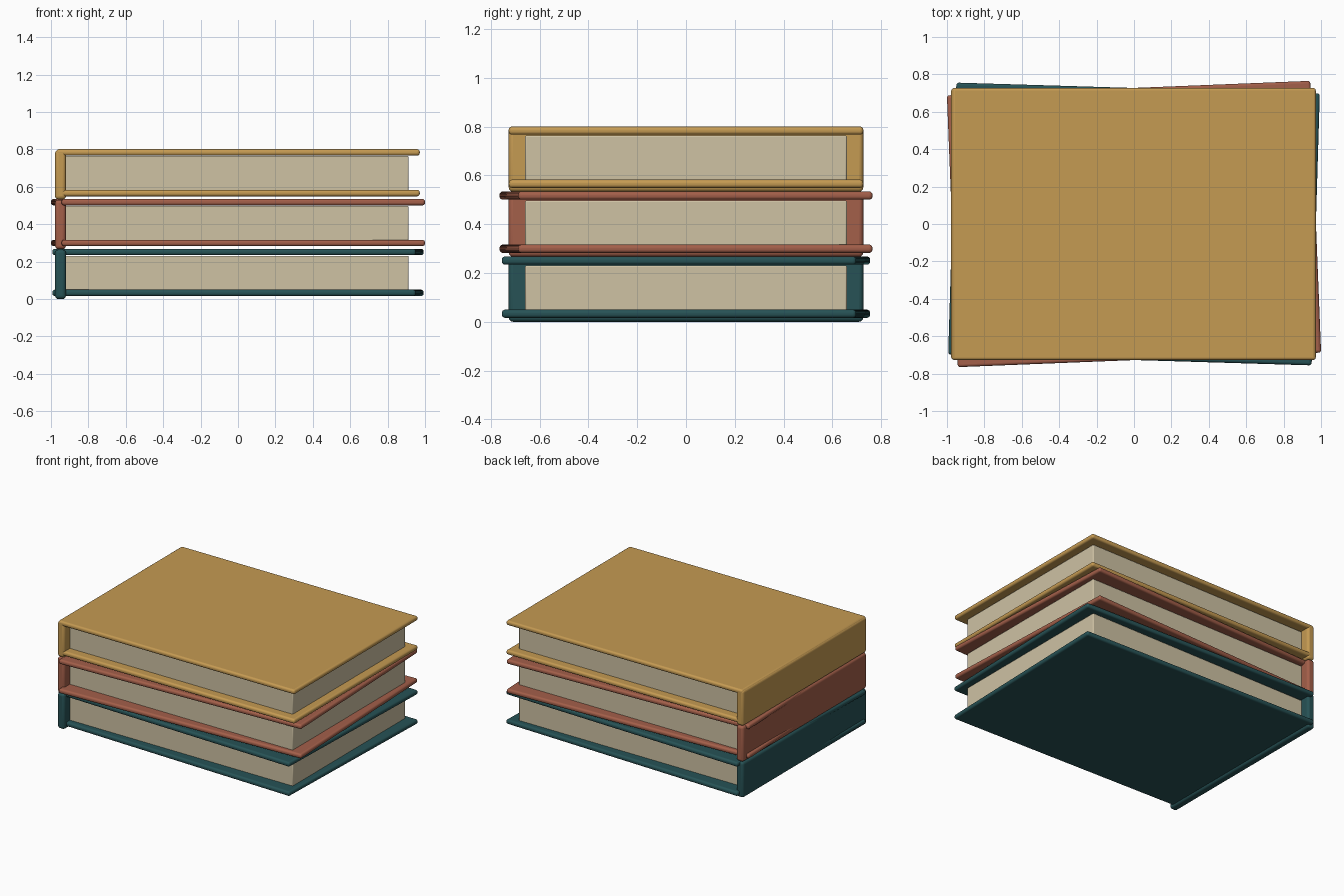
import bpy
from mathutils import Matrix, Vector

if "Cube" in bpy.data.objects:
    bpy.data.objects.remove(bpy.data.objects["Cube"])


def material(name, rgb):
    m = bpy.data.materials.new(name)
    m.diffuse_color = (*rgb, 1)
    m.use_nodes = True
    m.node_tree.nodes["Principled BSDF"].inputs["Base Color"].default_value = m.diffuse_color
    return m


def slab(name, lo, hi, mat, bevel, segments=3, turn=0.0):
    """Rounded box between two corners, optionally turned about the stack axis."""
    lo, hi = Vector(lo), Vector(hi)
    bpy.ops.mesh.primitive_cube_add(size=1)
    ob = bpy.context.object
    ob.name = name
    ob.data.transform(Matrix.Translation((lo + hi) / 2) @ Matrix.Diagonal((*(hi - lo), 1)))
    ob.rotation_euler.z = turn
    ob.data.materials.append(mat)
    b = ob.modifiers.new("rounded_edges", 'BEVEL')
    b.width, b.segments = bevel, segments
    bpy.ops.object.shade_smooth_by_angle()
    return ob


paper = material("paper", (0.62, 0.54, 0.37))
books = [
    ("bottom", (0.020, 0.085, 0.092), -0.030),
    ("middle", (0.370, 0.115, 0.068), 0.040),
    ("top", (0.560, 0.325, 0.085), 0.0),
]
STEP = 0.2665

for i, (label, rgb, turn) in enumerate(books):
    z = i * STEP
    cloth = material(label + "_cloth", rgb)
    # page block
    slab(label + "_pages", (-0.925, -0.66, z + 0.045), (0.912, 0.66, z + 0.233), paper, 0.006, 2)
    # two boards, slightly turned on the lower books
    for part, base in (("lower_cover", 0.018), ("upper_cover", 0.236)):
        slab(f"{label}_{part}", (-0.972, -0.727, z + base), (0.972, 0.727, z + base + 0.034),
             cloth, 0.014, 4, turn)
    # spine
    slab(label + "_spine", (-0.978, -0.727, z + 0.002), (-0.92, 0.727, z + 0.266), cloth, 0.018, 4)

# rest the stack on the ground
for ob in bpy.context.scene.objects:
    ob.location.z -= 0.002
